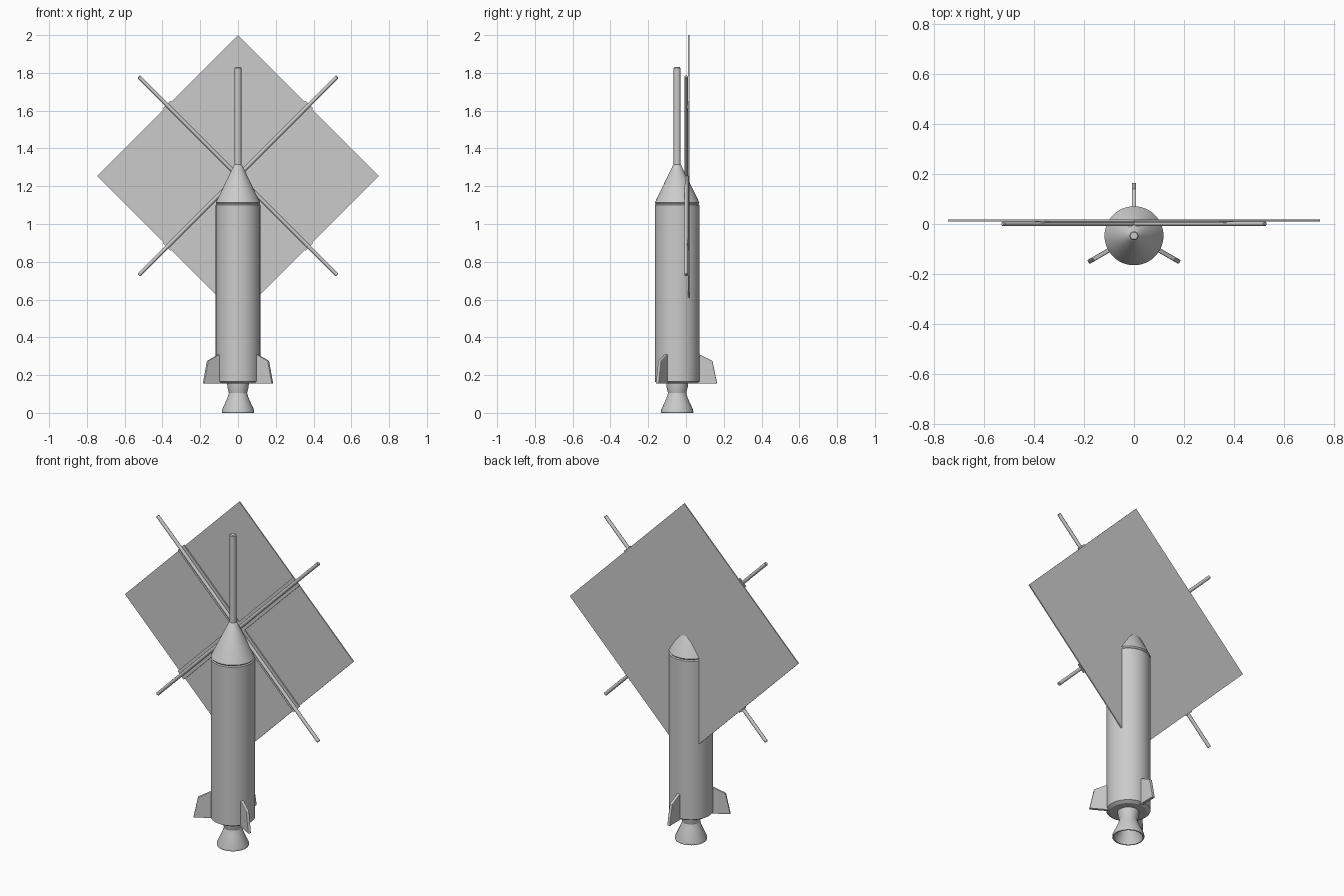
import bpy, bmesh, math
from mathutils import Matrix, Vector

if "Cube" in bpy.data.objects:
    bpy.data.objects.remove(bpy.data.objects["Cube"])

grey = bpy.data.materials.new("light_grey")
grey.diffuse_color = (0.6, 0.6, 0.6, 1)
grey.use_nodes = True
grey.node_tree.nodes["Principled BSDF"].inputs["Base Color"].default_value = grey.diffuse_color

AXIS_Y = -0.047          # rocket axis
SAIL_Z = 1.255           # centre of the sail
SAIL_HALF = 0.745        # half diagonal of the sail


def finish(name, bm, bevel=0.0, smooth=True):
    bmesh.ops.recalc_face_normals(bm, faces=bm.faces)
    mesh = bpy.data.meshes.new(name)
    bm.to_mesh(mesh)
    bm.free()
    mesh.materials.append(grey)
    ob = bpy.data.objects.new(name, mesh)
    bpy.context.collection.objects.link(ob)
    if bevel:
        mod = ob.modifiers.new("edge", 'BEVEL')
        mod.width, mod.segments = bevel, 2
    if smooth:
        bpy.ops.object.select_all(action='DESELECT')
        ob.select_set(True)
        bpy.context.view_layer.objects.active = ob
        bpy.ops.object.shade_smooth_by_angle(angle=math.radians(30))
    return ob


def lathe(name, profile, matrix=Matrix.Translation((0, AXIS_Y, 0)), steps=48):
    """Spin (radius, height) points around z, then place with the matrix."""
    bm = bmesh.new()
    verts = [bm.verts.new((r, 0, z)) for r, z in profile]
    edges = [bm.edges.new(pair) for pair in zip(verts, verts[1:])]
    bmesh.ops.spin(bm, geom=verts + edges, cent=(0, 0, 0), axis=(0, 0, 1),
                   angle=math.tau, steps=steps, use_merge=True)
    bmesh.ops.remove_doubles(bm, verts=bm.verts, dist=1e-5)
    bm.transform(matrix)
    return finish(name, bm)


def prism(name, points, thickness, matrix, bevel=0.0):
    """Extrude an xz outline along y, centred on y = 0."""
    bm = bmesh.new()
    face = bm.faces.new([bm.verts.new((x, -thickness / 2, z)) for x, z in points])
    out = bmesh.ops.extrude_face_region(bm, geom=[face])
    new = [v for v in out["geom"] if isinstance(v, bmesh.types.BMVert)]
    bmesh.ops.translate(bm, verts=new, vec=Vector((0, thickness, 0)))
    bm.transform(matrix)
    return finish(name, bm, bevel, smooth=False)


# Rocket hull, nose, mast and engine bell
lathe("body", [(0, 0.155), (0.1, 0.155), (0.118, 0.166), (0.118, 1.1),
               (0.113, 1.106), (0, 1.106)])
lathe("nose_cone", [(0, 1.104), (0.113, 1.106), (0.118, 1.113), (0.022, 1.311),
                    (0.018, 1.315), (0, 1.315)])
lathe("mast", [(0, 1.3), (0.018, 1.3), (0.018, 1.825), (0.014, 1.83), (0, 1.83)],
      steps=24)
lathe("engine_nozzle", [(0, 0.16), (0.058, 0.16), (0.056, 0.135), (0.048, 0.105),
                        (0.056, 0.08), (0.085, 0.015), (0.086, 0.004), (0.084, 0),
                        (0.078, 0), (0.074, 0.015), (0.04, 0.09), (0, 0.09)])

# Three tail fins
fin_outline = [(0.1, 0.155), (0.212, 0.155), (0.187, 0.275), (0.117, 0.31), (0.1, 0.31)]
for i, angle in enumerate((90, 210, 330)):
    place = Matrix.Translation((0, AXIS_Y, 0)) @ Matrix.Rotation(math.radians(angle), 4, 'Z')
    prism(f"tail_fin_{i + 1}", fin_outline, 0.018, place, bevel=0.004)

# Square sail standing on one corner
h = SAIL_HALF
prism("sail", [(0, -h), (h, 0), (0, h), (-h, 0)], 0.007,
      Matrix.Translation((0, 0.0145, SAIL_Z)))

# Four diagonal booms with their backing strips
for i in range(4):
    turn = Matrix.Rotation(math.radians(45 + 90 * i), 4, 'Y')
    lathe(f"boom_{i + 1}", [(0, 0), (0.01, 0), (0.01, 0.74), (0.007, 0.743), (0, 0.743)],
          Matrix.Translation((0, 0.001, SAIL_Z)) @ turn, steps=16)
    prism(f"boom_strip_{i + 1}",
          [(0, 0), (0.028, 0.028), (0.028, 0.533), (-0.028, 0.533), (-0.028, 0.028)],
          0.008, Matrix.Translation((0, 0.008, SAIL_Z)) @ turn)
